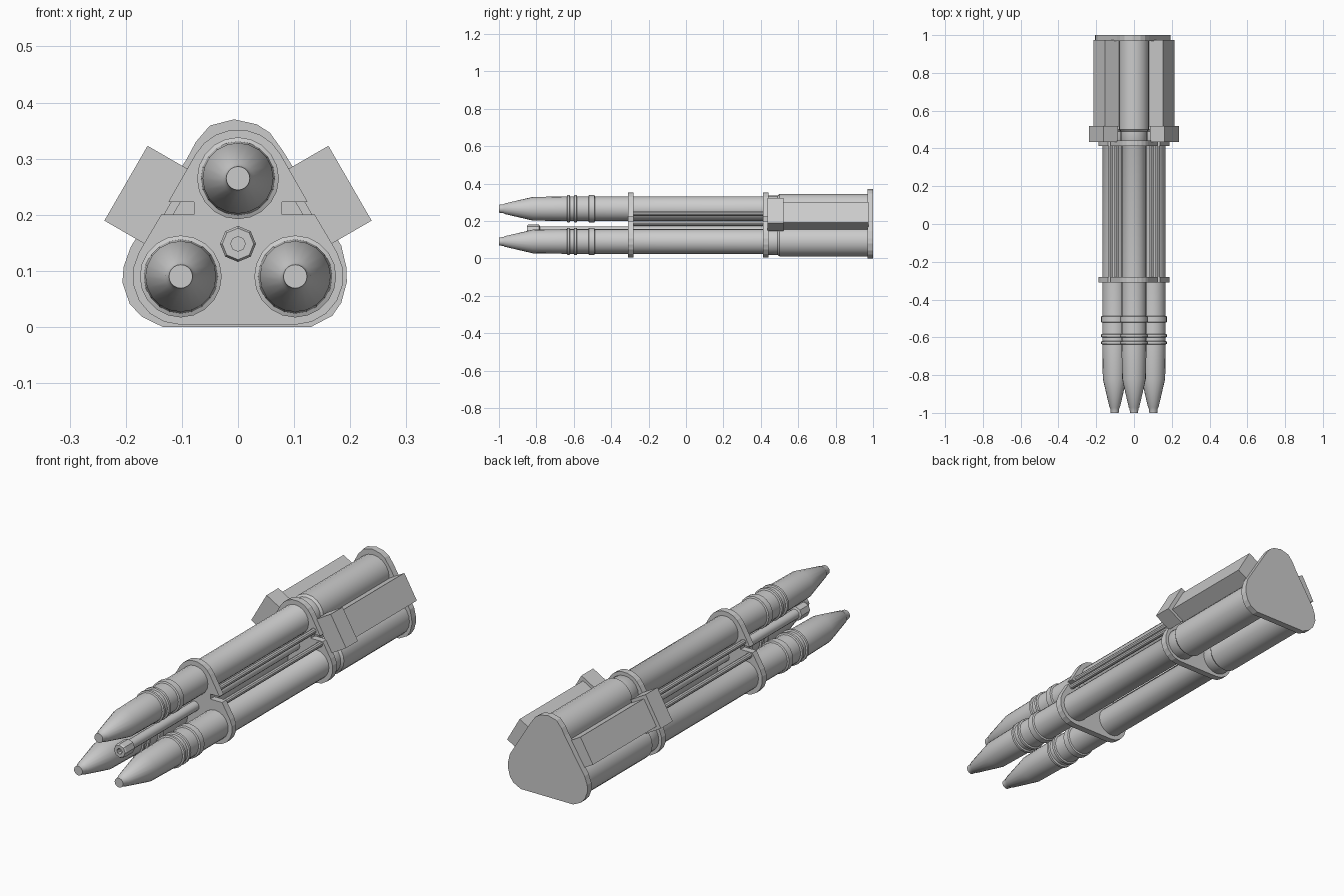
import bpy, bmesh, math
from mathutils import Matrix

if "Cube" in bpy.data.objects:
    bpy.data.objects.remove(bpy.data.objects["Cube"])

TUBES = [("top", 0.0, 0.265), ("left", -0.102, 0.09), ("right", 0.102, 0.09)]


def finish(name, bm, smooth=False):
    bmesh.ops.recalc_face_normals(bm, faces=bm.faces)
    me = bpy.data.meshes.new(name)
    bm.to_mesh(me)
    bm.free()
    ob = bpy.data.objects.new(name, me)
    bpy.context.collection.objects.link(ob)
    if smooth:
        bpy.ops.object.select_all(action='DESELECT')
        ob.select_set(True)
        bpy.context.view_layer.objects.active = ob
        bpy.ops.object.shade_smooth_by_angle(angle=math.radians(35))
    return ob


def lathe(name, profile, x, z, sides, smooth=True):
    """Turn (radius, y) pairs around an axis parallel to y."""
    bm = bmesh.new()
    rings = []
    for r, y in profile:
        if r == 0:
            rings.append([bm.verts.new((x, y, z))])
        else:
            rings.append([bm.verts.new((x + r * math.sin(2 * math.pi * i / sides), y,
                                        z + r * math.cos(2 * math.pi * i / sides)))
                          for i in range(sides)])
    for a, b in zip(rings, rings[1:]):
        for i in range(sides):
            j = (i + 1) % sides
            quad = [a[i % len(a)], a[j % len(a)], b[j % len(b)], b[i % len(b)]]
            bm.faces.new(list(dict.fromkeys(quad)))
    return finish(name, bm, smooth)


def plate(name, outline, y0, y1):
    """Extrude an x/z outline along y."""
    bm = bmesh.new()
    face = bm.faces.new([bm.verts.new((x, y0, z)) for x, z in outline])
    ext = bmesh.ops.extrude_face_region(bm, geom=[face])
    for v in ext["geom"]:
        if isinstance(v, bmesh.types.BMVert):
            v.co.y = y1
    return finish(name, bm)


def arc(cx, cz, r, a0, a1, n):
    return [(cx + r * math.cos(math.radians(a0 + (a1 - a0) * i / n)),
             cz + r * math.sin(math.radians(a0 + (a1 - a0) * i / n))) for i in range(n + 1)]


# Barrels: tapered nose, three raised bands, thicker breech
barrel = [(0, -1), (0.021, -1), (0.024, -0.975), (0.028, -0.97), (0.063, -0.82), (0.066, -0.64)]
for y0, y1 in [(-0.637, -0.62), (-0.6, -0.582), (-0.522, -0.487)]:
    barrel += [(0.066, y0), (0.073, y0 + 0.003), (0.073, y1 - 0.003), (0.066, y1)]
barrel += [(0.066, 0.43), (0.071, 0.44), (0.071, 0.49), (0.08, 0.5), (0.08, 0.975), (0, 0.975)]
for side, x, z in TUBES:
    lathe(side + "_barrel", barrel, x, z, 20)

# Central rod with an eight-sided hollow cap
lathe("centre_rod", [(0, -0.79), (0.022, -0.79), (0.022, 0.975), (0, 0.975)], 0, 0.148, 12)
lathe("rod_cap", [(0, -0.83), (0.013, -0.83), (0.013, -0.85), (0.028, -0.85), (0.032, -0.843),
                  (0.032, -0.785), (0.02, -0.78), (0, -0.78)], 0, 0.148, 8, False)

# Notched clamp plates
half = arc(0, 0.265, 0.087, 80, 30, 3)
half += [(0.124, 0.223), (0.078, 0.223), (0.078, 0.2), (0.137, 0.2)]
half += arc(0.102, 0.09, 0.086, 30, -90, 6)
outline = half + [(-x, z) for x, z in reversed(half)]
plate("front_clamp", outline, -0.31, -0.28)
plate("rear_clamp", outline, 0.412, 0.442)

# End plate
end = [(-.007, .37), (.034, .361), (.057, .346), (.08, .314), (.184, .145), (.193, .107),
       (.194, .08), (.184, .043), (.168, .02), (.13, 0), (-.134, 0), (-.171, .018),
       (-.193, .041), (-.206, .079), (-.204, .107), (-.191, .143), (-.091, .3),
       (-.075, .33), (-.05, .359)]
plate("end_plate", end, 0.97, 1.0)

# Side boxes and thin rails, mirrored left and right
n, t = (0.866, 0.5), (-0.5, 0.866)
for side, s in (("left", -1), ("right", 1)):
    for part, inner, outer, h, y0, y1 in (("collar", 0.214, 0.301, 0.077, 0.435, 0.52),
                                          ("box", 0.2, 0.283, 0.063, 0.515, 0.975)):
        corners = [(inner, -h), (outer, -h), (outer, h), (inner, h)]
        pts = [(s * (n[0] * d + t[0] * (0.122 + k)), n[1] * d + t[1] * (0.122 + k))
               for d, k in corners]
        plate(side + "_" + part, pts, y0, y1)
    for part, x, z in (("upper_rail", 0.093, 0.238), ("lower_rail", 0.124, 0.186)):
        lathe(side + "_" + part, [(0, -0.29), (0.012, -0.29), (0.012, 0.44), (0, 0.44)],
              s * x, z, 10)
